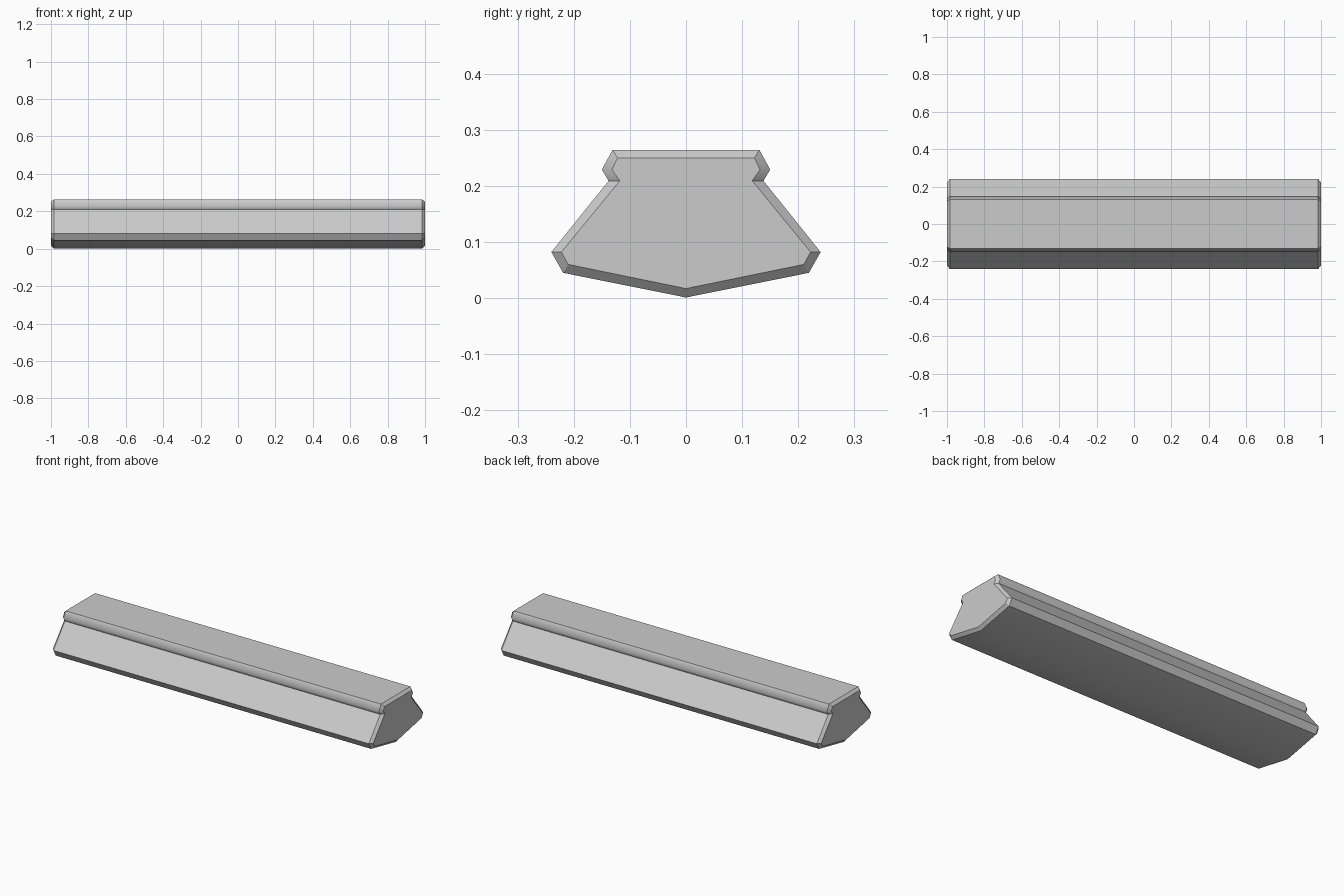
import bpy
import bmesh

cube = bpy.data.objects.get("Cube")
if cube:
    bpy.data.objects.remove(cube, do_unlink=True)

# Plain grey material
grey = bpy.data.materials.new("light grey")
grey.use_nodes = True
colour = (0.6, 0.6, 0.6, 1.0)
grey.diffuse_color = colour
grey.node_tree.nodes["Principled BSDF"].inputs["Base Color"].default_value = colour

# Half profiles (y, z) from keel to top: full section and smaller end face
BODY = [(0, 0.001), (0.219, 0.045), (0.24, 0.082), (0.138, 0.209), (0.15, 0.229), (0.131, 0.264)]
END = [(0, 0.017), (0.21, 0.06), (0.222, 0.082), (0.118, 0.209), (0.132, 0.229), (0.122, 0.25)]
KEEL, LIP = 0, 4
HALF_LENGTH, CHAMFER = 1.0, 0.015


def mirrored(half):
    return half + [(-y, z) for y, z in reversed(half[1:])]


bm = bmesh.new()


def ring(x, half):
    return [bm.verts.new((x, y, z)) for y, z in mirrored(half)]


# Bar with chamfered ends
inner = HALF_LENGTH - CHAMFER
rings = [ring(-HALF_LENGTH, END), ring(-inner, BODY), ring(inner, BODY), ring(HALF_LENGTH, END)]
count = len(rings[0])
for a, b in zip(rings, rings[1:]):
    for i in range(count):
        j = (i + 1) % count
        bm.faces.new((a[i], a[j], b[j], b[i]))
bm.faces.new(rings[0])
bm.faces.new(rings[-1])
bmesh.ops.recalc_face_normals(bm, faces=bm.faces[:])

# Soft shading only along the keel and the two lips
for face in bm.faces:
    face.smooth = True
for edge in bm.edges:
    edge.smooth = False
for a, b in zip(rings, rings[1:]):
    for i in (KEEL, LIP, count - LIP):
        bm.edges.get((a[i], b[i])).smooth = True

mesh = bpy.data.meshes.new("bar")
bm.to_mesh(mesh)
bm.free()
mesh.materials.append(grey)
bar = bpy.data.objects.new("bar", mesh)
bpy.context.collection.objects.link(bar)
